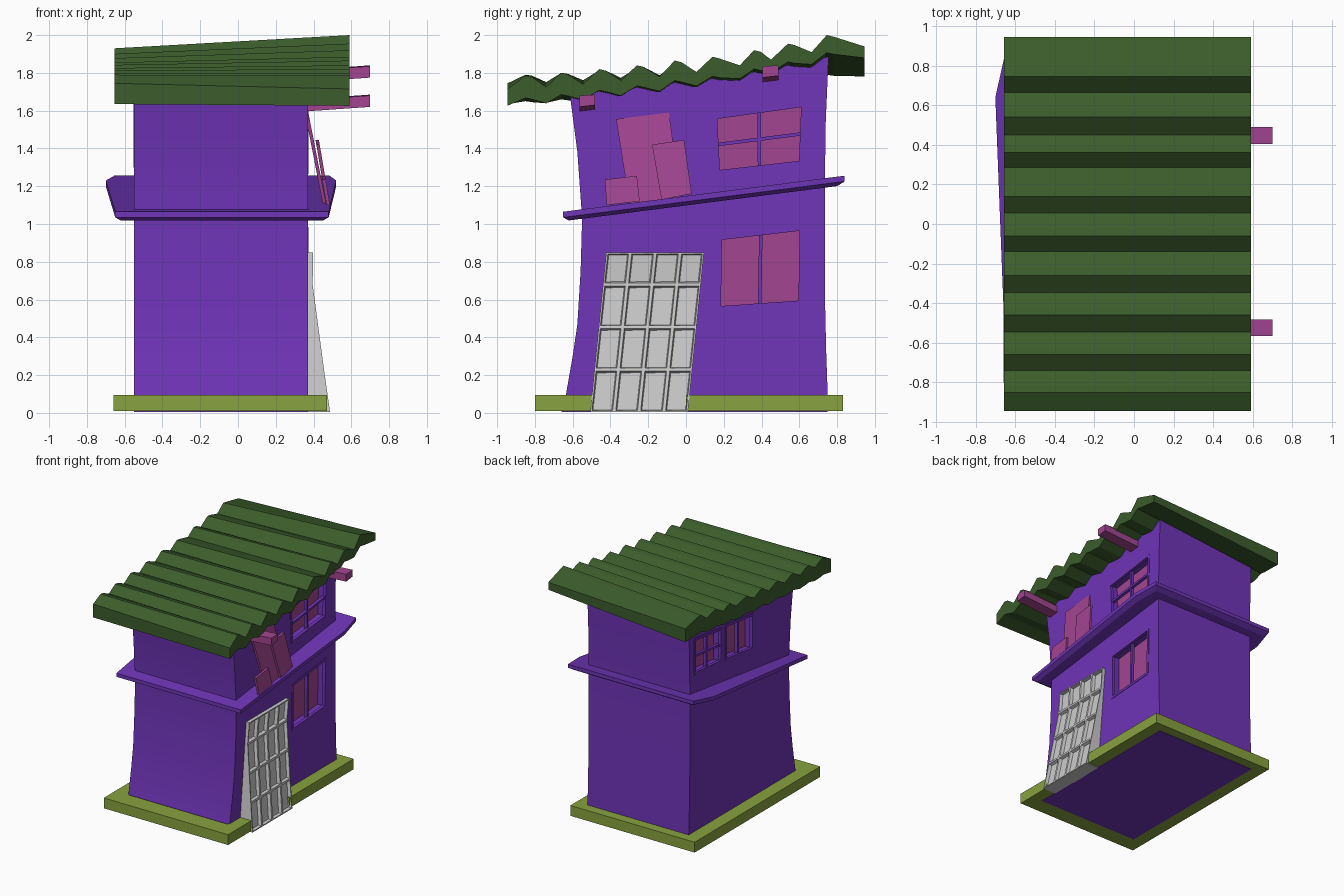
import bpy, bmesh
from mathutils import Vector

if "Cube" in bpy.data.objects:
    bpy.data.objects.remove(bpy.data.objects["Cube"])

def material(name, rgb):
    m = bpy.data.materials.new(name)
    m.diffuse_color = (*rgb, 1)
    m.use_nodes = True
    m.node_tree.nodes["Principled BSDF"].inputs["Base Color"].default_value = m.diffuse_color
    return m

PURPLE = material("purple", (0.16, 0.035, 0.48))
GREEN = material("roof_green", (0.045, 0.11, 0.025))
OLIVE = material("olive", (0.25, 0.36, 0.05))
PINK = material("pink", (0.36, 0.06, 0.28))

def finish(name, bm, mat=None):
    bmesh.ops.recalc_face_normals(bm, faces=bm.faces)
    me = bpy.data.meshes.new(name)
    bm.to_mesh(me)
    bm.free()
    ob = bpy.data.objects.new(name, me)
    bpy.context.collection.objects.link(ob)
    if mat:
        me.materials.append(mat)
    return ob

def loft(name, loops, mat=None, ring=False):
    """Skin successive loops; cap the ends, or join last to first for a ring."""
    bm = bmesh.new()
    rows = [[bm.verts.new(p) for p in lp] for lp in loops]
    n = len(rows[0])
    pairs = list(zip(rows, rows[1:])) + ([(rows[-1], rows[0])] if ring else [])
    for a, b in pairs:
        for i in range(n):
            j = (i + 1) % n
            bm.faces.new((a[i], a[j], b[j], b[i]))
    if not ring:
        bm.faces.new(rows[0])
        bm.faces.new(rows[-1])
    return finish(name, bm, mat)

def box(name, lo, hi, mat):
    rect = [(lo[0], lo[1]), (hi[0], lo[1]), (hi[0], hi[1]), (lo[0], hi[1])]
    return loft(name, [[(x, y, z) for x, y in rect] for z in (lo[2], hi[2])], mat)

def slab(name, yz, x0, x1, mat=None):
    """Polygon in the side plane given thickness along x (x0, x1 functions of z)."""
    return loft(name, [[(f(z), y, z) for y, z in yz] for f in (x0, x1)], mat)

def smooth(ob, angle=0.6):
    bpy.ops.object.select_all(action='DESELECT')
    bpy.context.view_layer.objects.active = ob
    ob.select_set(True)
    bpy.ops.object.shade_smooth_by_angle(angle=angle)

# Leaning house body: front y, front z, back y, back z per level
LEVELS = [(-.66, .005, .75, .005), (-.635, .1, .75, .1), (-.60, .3, .742, .33),
          (-.575, .47, .737, .55), (-.558, .75, .735, .88), (-.55, 1.03, .735, 1.22),
          (-.575, 1.38, .74, 1.55), (-.615, 1.685, .755, 1.885)]
body = loft("house_walls", [[(-.55, yf, zf), (.37, yf, zf), (.37, yb, zb), (-.55, yb, zb)]
                            for yf, zf, yb, zb in LEVELS], PURPLE)

# Windows: recess cut in the wall, pink pane, thin frame and glazing bars
def window(name, x, out, corners, cross):
    bl, br, tr, tl = [Vector(c) for c in corners]
    cutter = slab(name + "_cutter", corners, lambda z: x - out * .08, lambda z: x + out * .05)
    mod = body.modifiers.new("recess", 'BOOLEAN')
    mod.operation, mod.object, mod.solver = 'DIFFERENCE', cutter, 'EXACT'
    bpy.context.view_layer.objects.active = body
    bpy.ops.object.modifier_apply(modifier=mod.name)
    bpy.data.objects.remove(cutter)
    slab(name + "_pane", corners, lambda z: x - out * .08, lambda z: x - out * .07, PINK)
    mid = lambda a, b: (a + b) / 2
    bars = [(mid(bl, br), mid(tl, tr), .009, -.01)]
    if cross:
        bars.append((mid(bl, tl), mid(br, tr), .009, -.005))
    bars += [(a, b, .010, .004) for a, b in ((bl, br), (br, tr), (tr, tl), (tl, bl))]
    for i, (a, b, w, off) in enumerate(bars):
        d = (b - a).normalized()
        s = Vector((-d.y, d.x)) * w
        slab(f"{name}_bar_{i}", [a - s, b - s, b + s, a + s],
             lambda z: x + out * (off - .025), lambda z: x + out * off, PURPLE)

window("lower_window", .37, 1, [(.175, .555), (.605, .585), (.612, .975), (.18, .925)], False)
window("upper_window", .37, 1, [(.17, 1.275), (.608, 1.325), (.62, 1.63), (.155, 1.565)], True)
window("left_window_a", -.55, -1, [(.33, 1.36), (.67, 1.39), (.67, 1.67), (.33, 1.63)], True)
window("left_window_b", -.55, -1, [(-.08, 1.31), (.27, 1.35), (.27, 1.63), (-.08, 1.59)], False)
smooth(body)

# Sloping ledge between the storeys
OUTER = [(-.65, -.65), (.48, -.65), (.52, .64), (.485, .84), (-.655, .84), (-.70, .64)]
LOWER = [(-.62, -.62), (.45, -.62), (.48, .62), (.45, .80), (-.62, .80), (-.66, .62)]
INNER = [(-.54, -.54), (.36, -.54), (.36, .60), (.36, .725), (-.54, .725), (-.54, .60)]
zl = lambda y: 1.065 + (y + .65) * .128
ledge = loft("storey_ledge", [[(x, y, zl(y) + dz) for x, y in lp] for lp, dz in
             ((INNER, 0), (OUTER, 0), (OUTER, -.03), (LOWER, -.05), (INNER, -.05))],
             PURPLE, ring=True)

# Plinth around the house with a gap for the door
for nm, lo, hi in [("front", (-.66, -.80), (.47, -.65)), ("back", (-.66, .74), (.47, .83)),
                   ("left", (-.66, -.65), (-.54, .74)), ("right_rear", (.36, .0), (.47, .74)),
                   ("right_front", (.36, -.65), (.47, -.49))]:
    box("plinth_" + nm, (*lo, .01), (*hi, .095), OLIVE)

# Corrugated roof: (y, top z) stations up the slope, thinner towards the high right edge
RIDGES = [(-.85, 1.785), (-.66, 1.80), (-.46, 1.82), (-.26, 1.84), (-.06, 1.865),
          (.14, 1.885), (.36, 1.92), (.54, 1.955), (.745, 2.0)]
VALLEYS = [(-.945, 1.715), (-.74, 1.725), (-.545, 1.74), (-.345, 1.76), (-.14, 1.78),
           (.055, 1.805), (.285, 1.84), (.45, 1.87), (.665, 1.91)]
stations = []
for (vy, vz), (ry, rz) in zip(VALLEYS, RIDGES):
    stations += [(vy, vz, 0), (ry, rz, .03), (ry + .035, rz - .008, .03)]
stations.append((.945, 1.94, 0))
low = lambda z: 1.80 + (z - 1.80) * .65
thin = lambda y: .075 - y * .015
loft("corrugated_roof", [[(.59, y, z), (-.655, y, low(z)), (-.655, y, low(z) - .11 - t),
                          (.59, y, z - thin(y) - t)] for y, z, t in stations], GREEN)

# Roof beams sticking out of the right wall
for nm, y, z in (("front", -.523, 1.60), ("back", .447, 1.755)):
    loft(f"roof_beam_{nm}", [[(x, y - .042, z + dz), (x, y + .042, z + dz + .01),
                              (x, y + .042, z + dz + .065), (x, y - .042, z + dz + .06)]
                             for x, dz in ((.34, -.005), (.70, .02))], PINK)

# Boards leaning against the upper wall
BOARDS = [([(-.30, 1.11), (-.03, 1.14), (-.09, 1.59), (-.37, 1.555)], .468, .195),
          ([(-.13, 1.13), (.03, 1.16), (-.01, 1.445), (-.18, 1.42)], .487, .17),
          ([(-.42, 1.10), (-.245, 1.12), (-.26, 1.255), (-.43, 1.235)], .487, .17)]
for i, (yz, x, k) in enumerate(BOARDS):
    slab(f"leaning_board_{i}", yz, lambda z: x - .018 - (z - 1.1) * k,
         lambda z: x - (z - 1.1) * k, PINK)

# Panelled door: 4 x 4 grid front on a wedge, each cell sunk
COLS = [0, .245, .50, .755, 1]
ROWS = [(.005, .487), (.23, .455), (.455, .425), (.68, .395), (.85, .398)]
bm = bmesh.new()
grid, back = [], []
for z, x in ROWS:
    s = (z - .005) / .845 * .085
    grid.append([bm.verts.new((x, -.507 + s + .517 * c, z)) for c in COLS])
    back.append([bm.verts.new((.365, -.507 + s + .517 * c, z)) for c in COLS])
cells = []
for i in range(4):
    for j in range(4):
        cells.append(bm.faces.new((grid[i][j], grid[i][j + 1], grid[i + 1][j + 1], grid[i + 1][j])))
    for j in (0, 4):
        bm.faces.new((grid[i][j], grid[i + 1][j], back[i + 1][j], back[i][j]))
for r in (0, 4):
    for j in range(4):
        bm.faces.new((grid[r][j], grid[r][j + 1], back[r][j + 1], back[r][j]))
bmesh.ops.recalc_face_normals(bm, faces=bm.faces)
if cells[0].normal.x < 0:
    bmesh.ops.reverse_faces(bm, faces=bm.faces)
bmesh.ops.inset_individual(bm, faces=cells, thickness=.012, depth=0)
bmesh.ops.inset_individual(bm, faces=cells, thickness=.008, depth=-.025)
finish("panelled_door", bm)
